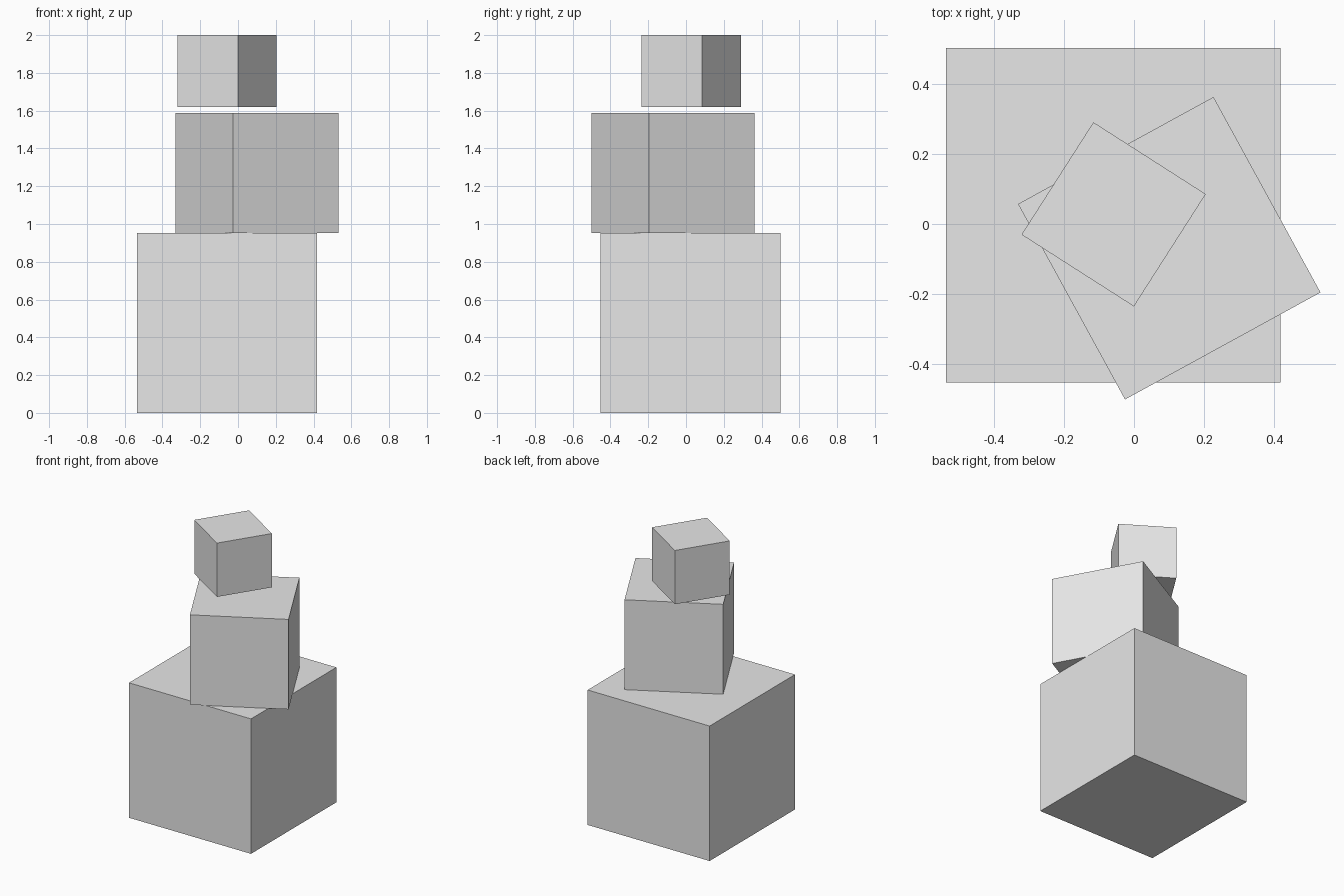
import bpy
from math import radians

default = bpy.data.objects.get("Cube")
if default:
    bpy.data.objects.remove(default, do_unlink=True)

# Single plain grey
grey = bpy.data.materials.new("light_grey")
grey.use_nodes = True
colour = (0.8, 0.8, 0.8, 1)
grey.diffuse_color = colour
grey.node_tree.nodes["Principled BSDF"].inputs["Base Color"].default_value = colour


def block(name, size, x, y, bottom, turn):
    """Cube resting at height bottom, turned about z by turn degrees."""
    bpy.ops.mesh.primitive_cube_add(size=size, location=(x, y, bottom + size / 2),
                                    rotation=(0, 0, radians(turn)))
    obj = bpy.context.object
    obj.name = obj.data.name = name
    obj.data.materials.append(grey)


# Stack of three cubes, each turned differently; the top one floats slightly
block("bottom_block", 0.953, -0.059, 0.025, 0, 0)
block("middle_block", 0.635, 0.1005, -0.069, 0.953, 28.7)
block("top_block", 0.38, -0.058, 0.0275, 1.62, -32.6)
